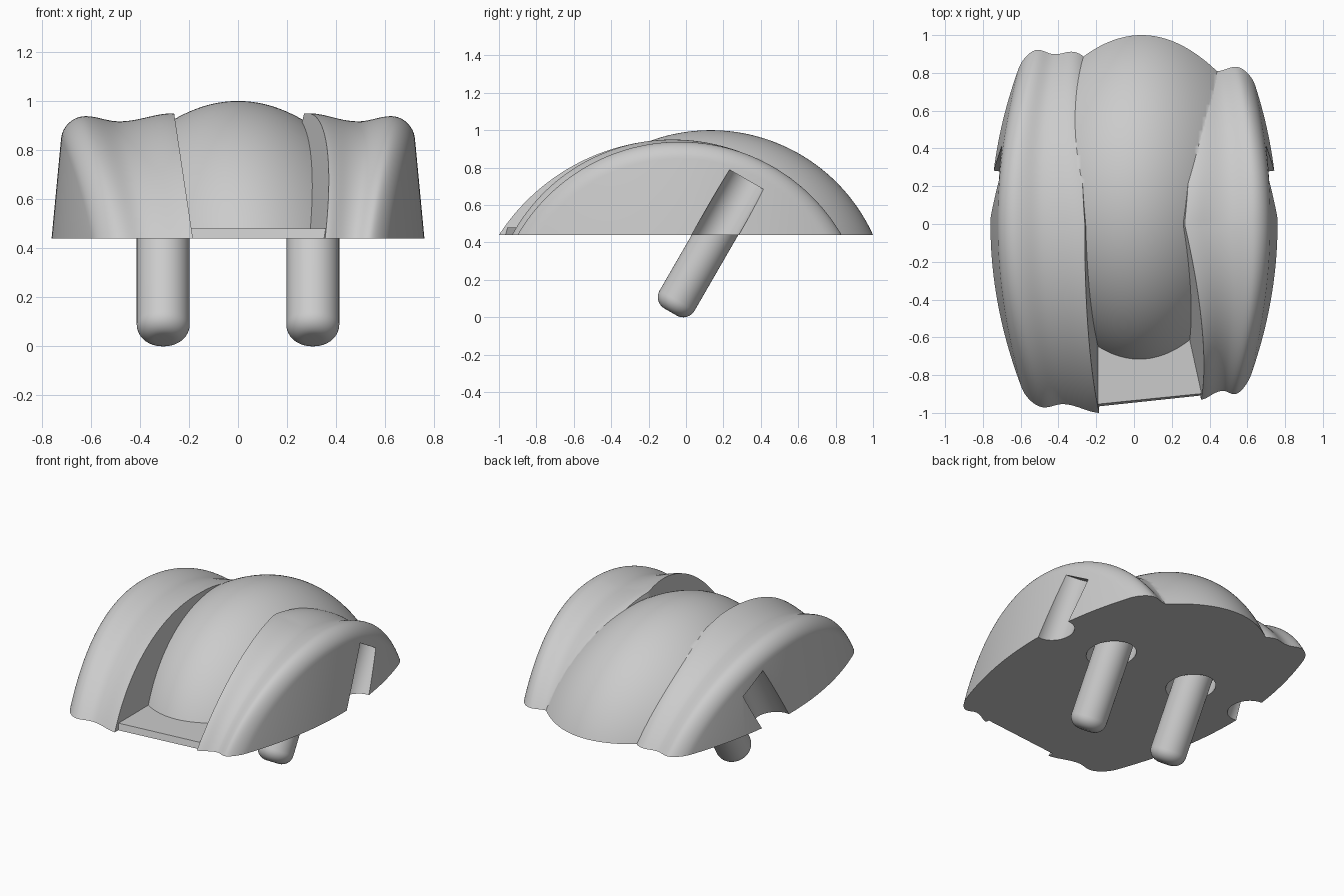
import bpy, bmesh, math
from mathutils import Vector, Matrix

if "Cube" in bpy.data.objects:
    bpy.data.objects.remove(bpy.data.objects["Cube"])

BASE = 0.44
AXIS = Vector((0, 0.5, math.sqrt(0.75)))      # pins lean 30 degrees toward the back


def make_object(name, bm):
    bm.normal_update()
    bmesh.ops.recalc_face_normals(bm, faces=bm.faces)
    if bm.calc_volume(signed=True) < 0:
        bmesh.ops.reverse_faces(bm, faces=bm.faces)
    me = bpy.data.meshes.new(name)
    bm.to_mesh(me)
    bm.free()
    ob = bpy.data.objects.new(name, me)
    bpy.context.collection.objects.link(ob)
    return ob


def arched_solid(name, params, section, xpos, floor, rows=96):
    """Loft of circular arcs along x, closed down to a flat floor."""
    bm = bmesh.new()
    top, bot = [], []
    for t in params:
        yf, yb, zt = section(t)
        a, h = (yb - yf) / 2, zt - BASE
        r = (a * a + h * h) / (2 * h)
        lim = math.asin(a / r)
        ct, cb = [], []
        for j in range(rows + 1):
            ang = -lim + 2 * lim * j / rows
            y = (yf + yb) / 2 + r * math.sin(ang)
            z = zt - r + r * math.cos(ang)
            ct.append(bm.verts.new((xpos(t, y, z), y, z)))
            cb.append(bm.verts.new((xpos(t, y, floor), y, floor)))
        top.append(ct)
        bot.append(cb)
    n = len(params) - 1
    for i in range(n):
        for j in range(rows):
            for g in (top, bot):
                bm.faces.new((g[i][j], g[i + 1][j], g[i + 1][j + 1], g[i][j + 1]))
        for j in (0, rows):
            bm.faces.new((top[i][j], top[i + 1][j], bot[i + 1][j], bot[i][j]))
    for i in (0, n):
        for j in range(rows):
            bm.faces.new((top[i][j], top[i][j + 1], bot[i][j + 1], bot[i][j]))
    return make_object(name, bm)


# Side bands: ridge at the pocket, shallow saddle, rounded outer rim
def drop(t):
    if t < 0.5:
        return 0.033 * (1 - math.cos(math.pi * t / 0.5)) / 2
    if t < 0.8:
        return 0.033 - 0.021 * (1 - math.cos(math.pi * (t - 0.5) / 0.3)) / 2
    return 0.012 + 0.09 * (1 - math.sqrt(max(0, 1 - ((t - 0.8) / 0.2) ** 2)))


def outer(y, z):
    return 0.76 - 0.22 * y * y - 0.095 * (z - BASE)


def inner_left(y, z):
    return -0.19 - 0.15 * (z - 0.48) - 0.08 * max(y, 0)


def inner_right(y, z):
    return 0.16 - 0.22 * min(y, 0) + 0.13 * max(y, 0) + 0.23 * (z - 0.48)


def band(name, side, inner, front, back, floor):
    def section(t):
        d = drop(t)
        fade = 0.06 * max(0, 1 - t / 0.35) ** 2
        return front + 0.02 * t + 1.1 * d, back - 1.1 * d - fade, 0.95 - d

    def xpos(t, y, z):
        a = inner(y, z)
        return a + (side * outer(y, z) - a) * t
    params = [1 - (1 - i / 44) ** 1.5 for i in range(45)]
    return arched_solid(name, params, section, xpos, floor)


body = band("body", -1, inner_left, -1.0, 0.935, 0.38)
right = band("right_band", 1, inner_right, -0.93, 0.845, 0.37)


# Central dome, set back from the front
def dome_section(x):
    return (-0.735 + 1.4 * (x - 0.03) ** 2,
            1.0 - 1.2 * (x - 0.04) ** 2,
            1.0 - 1.1 * x * x)


dome = arched_solid("dome", [-0.44 + 0.88 * i / 44 for i in range(45)],
                    dome_section, lambda t, y, z: t, 0.36)

# Floor of the front pocket
bm = bmesh.new()
lo = [bm.verts.new((x, y, 0.35)) for x, y in
      ((-0.205, -0.995), (0.385, -0.925), (0.31, -0.3), (-0.22, -0.3))]
hi = [bm.verts.new((x, y, 0.48)) for x, y in
      ((-0.205, -0.955), (0.385, -0.895), (0.31, -0.3), (-0.22, -0.3))]
bm.faces.new(lo)
bm.faces.new(hi)
for i in range(4):
    k = (i + 1) % 4
    bm.faces.new((lo[i], lo[k], hi[k], hi[i]))
slab = make_object("pocket_floor", bm)


def tilted_rod(name, x, z0, z1, r, fillet=0.0):
    """Cylinder along the lean axis between two heights, optional rounded foot."""
    point = lambda z: Vector((x, 0.155 + (z - BASE) * math.tan(math.pi / 6), z))
    a, b = point(z0), point(z1)
    length = (b - a).length
    prof = [(r, 0)]
    if fillet:
        prof = [(r - fillet + fillet * math.sin(k * math.pi / 16),
                 fillet - fillet * math.cos(k * math.pi / 16)) for k in range(9)]
    prof.append((r, length))
    rot = AXIS.to_track_quat('Z', 'Y').to_matrix().to_4x4()
    m = Matrix.Translation(a) @ rot
    bm = bmesh.new()
    rings = []
    for pr, ph in prof:
        rings.append([bm.verts.new(m @ Vector((pr * math.cos(q * math.tau / 64),
                                               pr * math.sin(q * math.tau / 64), ph)))
                      for q in range(64)])
    for p, q in zip(rings, rings[1:]):
        for i in range(64):
            k = (i + 1) % 64
            bm.faces.new((p[i], p[k], q[k], q[i]))
    bm.faces.new(rings[0])
    bm.faces.new(rings[-1])
    return make_object(name, bm)


# Cutters: flat underside, clearance holes round the pins, side grooves
bm = bmesh.new()
bmesh.ops.create_cube(bm, size=1, matrix=Matrix.Translation((0, 0, BASE - 0.5))
                      @ Matrix.Diagonal((4, 4, 1, 1)))
cutters = [make_object("underside_cutter", bm)]
for s in (-1, 1):
    cutters.append(tilted_rod("hole_cutter", s * 0.305, 0.3, 0.52, 0.138))
    cutters.append(tilted_rod("groove_cutter", s * 0.74, 0.3, 0.735, 0.11))


def combine(target, other, op):
    """Boolean with the first solver that gives a result."""
    for solver in ('MANIFOLD', 'EXACT', 'FLOAT'):
        mod = target.modifiers.new("join", 'BOOLEAN')
        mod.operation, mod.solver, mod.object = op, solver, other
        deps = bpy.context.evaluated_depsgraph_get()
        mesh = bpy.data.meshes.new_from_object(target.evaluated_get(deps))
        target.modifiers.remove(mod)
        if len(mesh.polygons) > 100:
            target.data = mesh
            bpy.data.objects.remove(other)
            return
        print("boolean failed", solver, other.name)


for part in (right, dome, slab):
    combine(body, part, 'UNION')
for part in cutters:
    part.hide_render = True
    combine(body, part, 'DIFFERENCE')

# Leaning pins with rounded feet
pins = [tilted_rod(n, x, 0.028, 0.6, 0.108, 0.07)
        for n, x in (("left_pin", -0.305), ("right_pin", 0.305))]

for ob in [body] + pins:
    bpy.ops.object.select_all(action='DESELECT')
    ob.select_set(True)
    bpy.context.view_layer.objects.active = ob
    bpy.ops.object.shade_smooth_by_angle(angle=math.radians(38))
